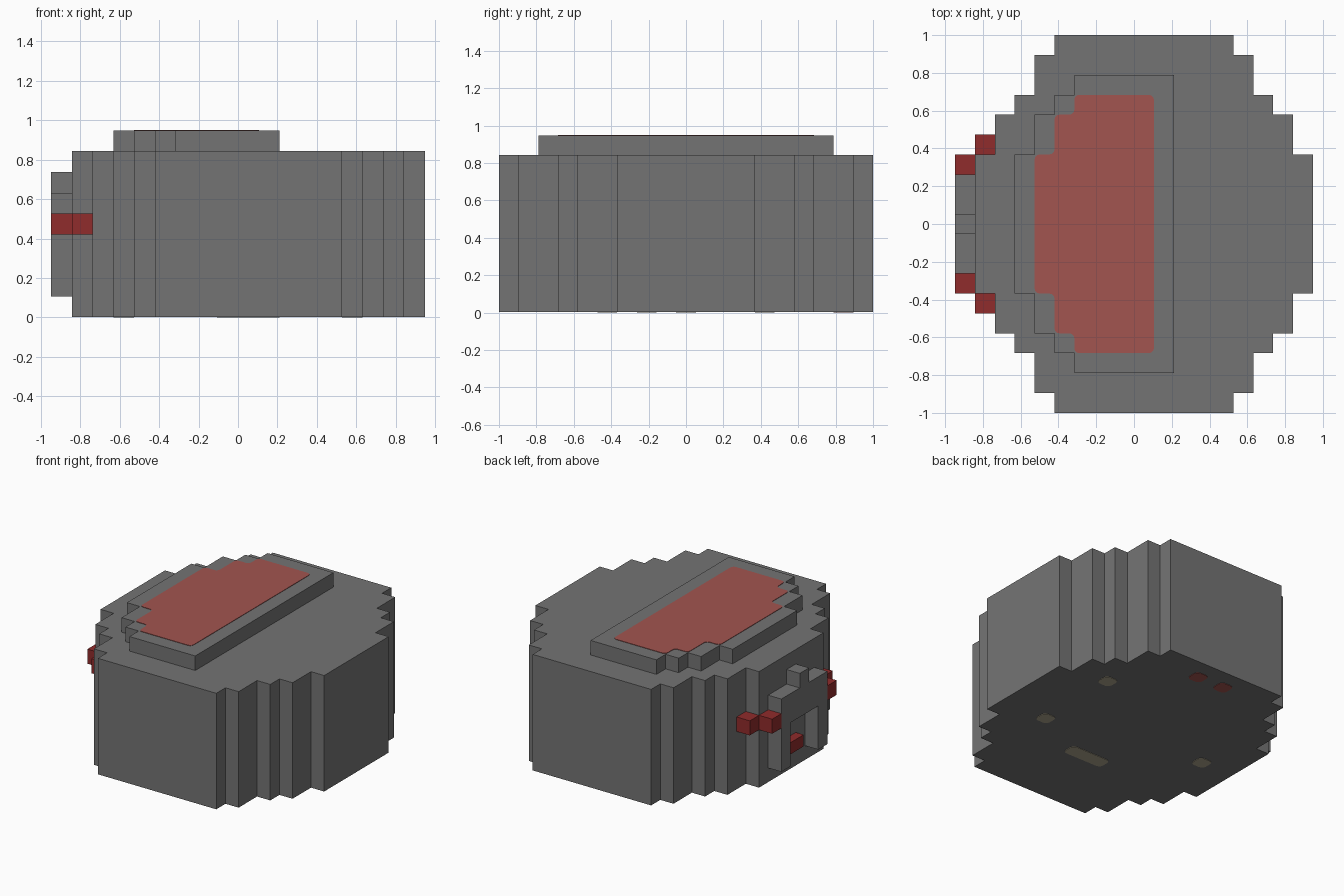
import bpy, bmesh
from mathutils import Vector

U = 2 / 19  # one block of the grid

cube = bpy.data.objects.get("Cube")
if cube:
    bpy.data.objects.remove(cube, do_unlink=True)


def material(name, color):
    m = bpy.data.materials.new(name)
    m.use_nodes = True
    m.diffuse_color = (*color, 1)
    m.node_tree.nodes["Principled BSDF"].inputs["Base Color"].default_value = (*color, 1)
    return m


grey = material("grey", (0.175, 0.175, 0.175))
red = material("deep_red", (0.28, 0.025, 0.025))
rose = material("faded_red", (0.36, 0.09, 0.08))
tan = material("pale_tan", (0.42, 0.38, 0.27))


def prism(name, points, low, high, mat, axis="z", rounding=0):
    """Extrude an outline given in blocks from low to high along an axis."""
    bm = bmesh.new()
    place = (lambda a, b: (a, b, low)) if axis == "z" else (lambda a, b: (low, a, b))
    face = bm.faces.new([bm.verts.new(place(a, b)) for a, b in points])
    if rounding:
        bmesh.ops.bevel(bm, geom=bm.verts[:], offset=rounding, segments=3,
                        profile=0.5, affect="VERTICES")
    step = Vector((0, 0, high - low)) if axis == "z" else Vector((high - low, 0, 0))
    new = bmesh.ops.extrude_face_region(bm, geom=bm.faces[:])["geom"]
    bmesh.ops.translate(bm, vec=step, verts=[v for v in new if isinstance(v, bmesh.types.BMVert)])
    bmesh.ops.recalc_face_normals(bm, faces=bm.faces[:])
    bmesh.ops.scale(bm, vec=(U, U, U), verts=bm.verts[:])
    mesh = bpy.data.meshes.new(name)
    bm.to_mesh(mesh)
    bm.free()
    mesh.materials.append(mat)
    obj = bpy.data.objects.new(name, mesh)
    bpy.context.collection.objects.link(obj)
    return obj


def rect(x0, x1, y0, y1):
    return [(x0, y0), (x1, y0), (x1, y1), (x0, y1)]


def stairs(x, heights, direction):
    """Stepped edge: x moves one block after each half-width."""
    points = []
    for i, y in enumerate(heights):
        points.append((x + direction * i, y))
        if i + 1 < len(heights):
            points.append((x + direction * (i + 1), y))
    return points


def mirrored(upper):
    return upper + [(x, -y) for x, y in reversed(upper)]


# Stepped round body
widths = [3.5, 5.5, 6.5, 8.5, 9.5]
body = stairs(9, widths, -1) + stairs(-8, widths, 1)[::-1]
prism("body", mirrored(body), 0.03, 8, grey)

# Raised lid with its painted panel
lid = [(2, 7.5)] + stairs(-6, [3.5, 5.5, 6.5, 7.5], 1)[::-1]
prism("lid", mirrored(lid), 8, 9, grey)
panel = [(1, 6.5)] + stairs(-5, [3.5, 5.5, 6.5], 1)[::-1]
prism("lid_panel", mirrored(panel), 9, 9.03, rose, rounding=0.25)

# Arched frame on the side, with a small peak
half = [(0.5, 7), (0.5, 6), (2.5, 6), (2.5, 1), (1.5, 1), (1.5, 4)]
frame = half + [(-y, z) for y, z in reversed(half)]
prism("side_frame", frame, -9, -8, grey, axis="x")
prism("frame_tongue", rect(-0.5, 1.5, 1.5, 2.3), -8.6, -8, red, axis="x")

# Red studs either side of the frame
for label, s in (("back", 1), ("front", -1)):
    for part, x, y in (("inner", -9, 3), ("outer", -8, 4)):
        prism(f"{label}_{part}_stud", rect(x, x + 1, s * y - 0.5, s * y + 0.5), 4, 5, red)

# Painted spots underneath
spots = [(5.5, 4, 1, tan), (5.5, -2, 1, tan), (0.5, -4, 3, tan),
         (-5.5, 0, 1, tan), (1.5, 8, 1, rose), (-0.5, 8, 1, rose)]
for i, (x, y, length, mat) in enumerate(spots):
    prism(f"underside_spot_{i + 1}", rect(x - length / 2, x + length / 2, y - 0.5, y + 0.5),
          0, 0.05, mat, rounding=0.3)
